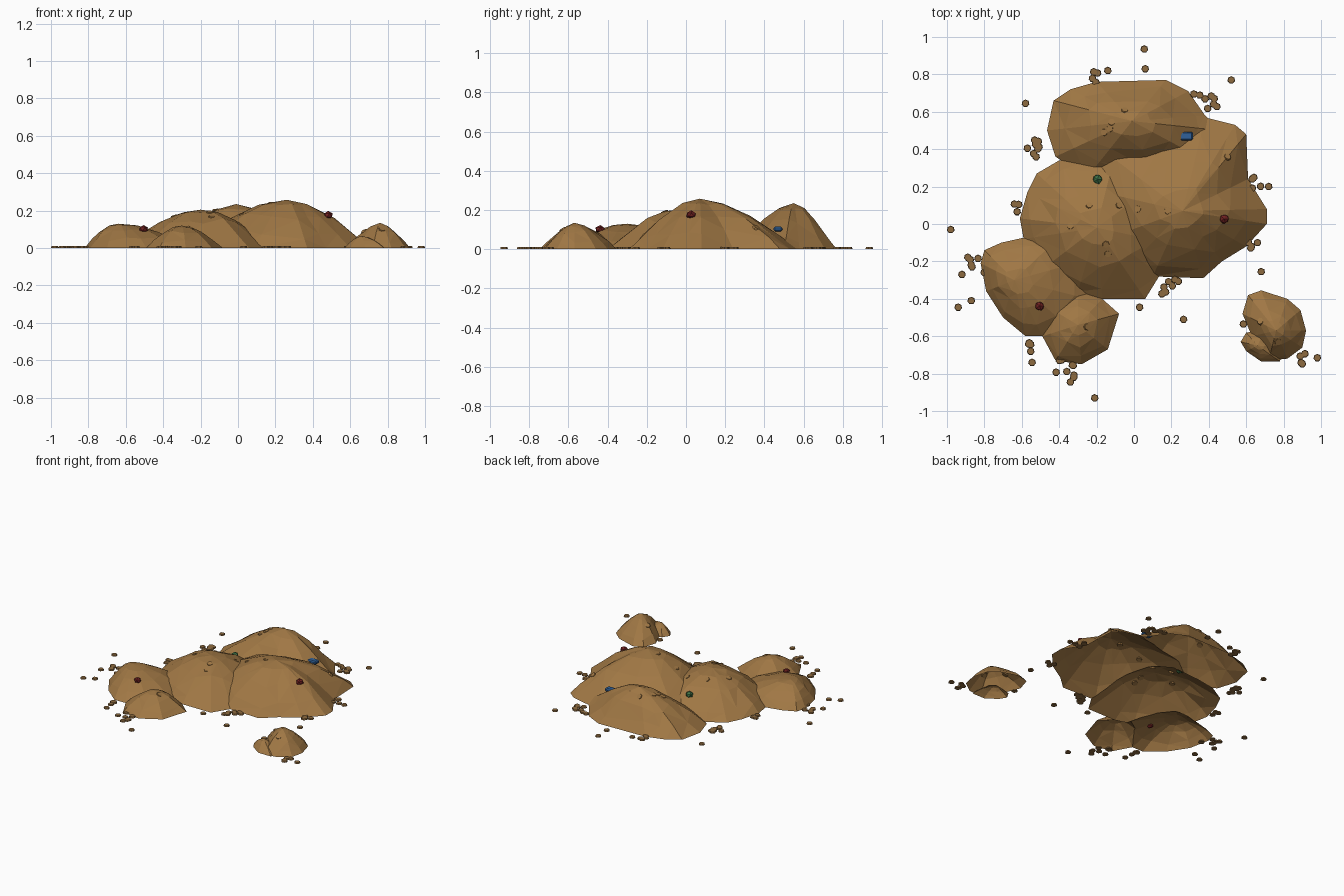
import bpy, bmesh, random
from mathutils import Vector
from mathutils.bvhtree import BVHTree

if "Cube" in bpy.data.objects:
    bpy.data.objects.remove(bpy.data.objects["Cube"])

random.seed(4)

def material(name, rgb):
    m = bpy.data.materials.new(name)
    m.diffuse_color = (*rgb, 1)
    m.use_nodes = True
    m.node_tree.nodes["Principled BSDF"].inputs["Base Color"].default_value = m.diffuse_color
    return m

dirt = material("dirt", (0.35, 0.185, 0.058))
crumb_dirt = material("crumb_dirt", (0.27, 0.145, 0.05))
red = material("red", (0.16, 0.015, 0.015))
blue = material("blue", (0.03, 0.12, 0.32))
green = material("green", (0.05, 0.17, 0.06))

def finish(name, bm, mat):
    me = bpy.data.meshes.new(name)
    bm.to_mesh(me)
    ob = bpy.data.objects.new(name, me)
    me.materials.append(mat)
    bpy.context.collection.objects.link(ob)
    return ob

depth = 0.05

def mound(name, outline, peak, h, a=1.6, b=1.0, jitter=0.012):
    """Faceted heap: outline shrinks towards the peak; a skirt below ground closes it."""
    global depth
    depth += 0.013
    bm = bmesh.new()
    p = Vector(peak)
    rings = [[bm.verts.new((x, y, -depth)) for x, y in outline]]
    for t in (1, 0.8, 0.52, 0.25):
        ring = []
        for o in outline:
            s = t if t == 1 else t * (1 + random.uniform(-0.1, 0.1))
            q = p.lerp(Vector(o), s)
            z = h * (1 - s ** a) ** b
            if t < 1:
                z += random.uniform(-jitter, jitter) * t * min(1, h * 5)
            ring.append(bm.verts.new((q.x, q.y, z)))
        rings.append(ring)
    top = bm.verts.new((p.x, p.y, h))
    n = len(outline)
    for lo, hi in zip(rings, rings[1:]):
        for i in range(n):
            j = (i + 1) % n
            bm.faces.new((lo[i], lo[j], hi[j], hi[i]))
    for i in range(n):
        bm.faces.new((rings[-1][i], rings[-1][(i + 1) % n], top))
    bm.faces.new(rings[0][::-1])
    bmesh.ops.triangulate(bm, faces=bm.faces[:])
    bmesh.ops.recalc_face_normals(bm, faces=bm.faces[:])
    return finish(name, bm, dirt)

# Heaps of dirt
pile = [
    mound("dirt_pile",
          [(.71, 0), (.71, .08), (.61, .24), (.6, .48), (.54, .53), (.38, .57), (.1, .53), (-.2, .42),
           (-.3, .2), (-.2, -.1), (-.02, -.22), (.1, -.28), (.37, -.29), (.47, -.2), (.6, -.12)],
          (.26, .07), .258, 1.65),
    mound("back_mound",
          [(-.465, .5), (-.43, .66), (-.34, .72), (-.2, .76), (.17, .77), (.29, .71), (.38, .58),
           (.46, .5), (.4, .33), (.1, .24), (-.25, .25), (-.42, .36)], (-.01, .55), .235, 1.6, 1.15),
    mound("middle_mound",
          [(-.61, .03), (-.57, .17), (-.52, .27), (-.4, .34), (-.1, .38), (.1, .2), (.18, -.1),
           (.14, -.27), (.06, -.4), (-.17, -.4), (-.3, -.36), (-.5, -.25), (-.59, -.08)],
          (-.2, -.02), .205, 1.85),
    mound("left_mound",
          [(-.82, -.21), (-.8, -.14), (-.71, -.1), (-.53, -.06), (-.4, -.07), (-.28, -.2), (-.25, -.4),
           (-.35, -.55), (-.49, -.6), (-.58, -.6), (-.7, -.5), (-.79, -.36)], (-.64, -.3), .13, 1.9),
    mound("front_mound",
          [(-.49, -.6), (-.42, -.73), (-.28, -.75), (-.14, -.67), (-.08, -.48), (-.17, -.4),
           (-.3, -.36), (-.45, -.45)], (-.3, -.54), .12, 1.8)]
loose = [
    mound("loose_pile",
          [(.58, -.48), (.61, -.38), (.68, -.355), (.82, -.4), (.89, -.46), (.92, -.57), (.9, -.66),
           (.82, -.72), (.72, -.73), (.63, -.6)], (.76, -.57), .135, 1.5),
    mound("loose_mound_foot",
          [(.57, -.63), (.6, -.58), (.7, -.57), (.8, -.66), (.78, -.735), (.68, -.735), (.6, -.68)],
          (.66, -.65), .065)]

trees = []

def merge(heaps):
    """Unite heaps into one open-bottomed skin."""
    base = heaps[0]
    for h in heaps[1:]:
        m = base.modifiers.new("join", 'BOOLEAN')
        m.operation, m.solver, m.object = 'UNION', 'EXACT', h
    me = bpy.data.meshes.new_from_object(base.evaluated_get(bpy.context.evaluated_depsgraph_get()))
    base.modifiers.clear()
    for h in heaps[1:]:
        bpy.data.objects.remove(h)
    bm = bmesh.new()
    bm.from_mesh(me)
    below = [f for f in bm.faces if f.calc_center_median().z < -1e-4]
    bmesh.ops.delete(bm, geom=below, context='FACES')
    bm.to_mesh(me)
    base.data = me
    trees.append(BVHTree.FromBMesh(bm))

merge(pile)
merge(loose)

def surface(x, y):
    """Heap point and its normal under x, y."""
    for t in trees:
        loc, nor, _, _ = t.ray_cast(Vector((x, y, 2)), Vector((0, 0, -1)))
        if loc:
            return loc, nor
    return Vector((x, y, 0)), Vector((0, 0, 1))

# Flat crumbs scattered round the foot
singles = [(-.98, -.03), (.98, -.715), (.055, .935), (.06, .83), (-.14, .82), (.52, .77),
           (-.58, .645), (-.57, .405), (.72, .2), (.68, -.255), (.265, -.51), (.03, -.445),
           (-.21, -.93), (-.34, -.845), (-.94, -.445), (-.87, -.41), (-.545, -.74),
           (.32, .695), (.585, -.535), (.66, -.1), (-.92, -.27)]
clusters = [(-.21, .785, 4, .03), (.4, .65, 7, .05), (-.49, .4, 7, .05), (-.625, .085, 3, .025),
            (-.85, -.225, 6, .05), (-.53, -.66, 4, .035), (-.37, -.775, 8, .05),
            (.2, -.335, 8, .055), (.62, -.11, 3, .03), (.65, .22, 4, .03), (.9, -.72, 4, .03)]
spots = list(singles)
for x, y, n, r in clusters:
    for k in range(n):
        spots.append((x + random.uniform(-r, r), y + random.uniform(-r, r)))
bm = bmesh.new()
for x, y in spots:
    g = bmesh.ops.create_cone(bm, cap_ends=True, segments=7, radius1=.021, radius2=.018, depth=.01)
    bmesh.ops.translate(bm, verts=g["verts"], vec=(x, y, .005))
finish("ground_crumbs", bm, crumb_dirt)

# Clods sunk into the slopes
clods = [(-.05, .61), (-.16, .49), (-.12, .545), (-.13, .51), (.5, .36), (-.34, -.01),
         (-.15, -.11), (-.14, -.16), (-.08, .1), (-.24, .1), (.02, .08), (.18, .07),
         (-.25, -.55), (.675, -.52), (.77, -.63)]
bm = bmesh.new()
for x, y in clods:
    loc, nor = surface(x, y)
    tilt = (nor + Vector((.15, .1, 0))).normalized()
    g = bmesh.ops.create_cone(bm, cap_ends=True, segments=7, radius1=.021, radius2=.018, depth=.012)
    bmesh.ops.rotate(bm, verts=g["verts"], cent=(0, 0, 0), matrix=tilt.to_track_quat('Z', 'Y').to_matrix())
    bmesh.ops.translate(bm, verts=g["verts"], vec=loc - nor * .003)
finish("slope_clods", bm, dirt)

# Coloured bits half buried in the dirt
def pebble(name, x, y, mat, size=.027):
    loc, nor = surface(x, y)
    bm = bmesh.new()
    bmesh.ops.create_icosphere(bm, subdivisions=1, radius=size)
    for v in bm.verts:
        v.co *= random.uniform(.85, 1.12)
        v.co.z *= .8
    bmesh.ops.translate(bm, verts=bm.verts, vec=loc + nor * .006)
    finish(name, bm, mat)

pebble("red_pebble_left", -.505, -.435, red)
pebble("red_pebble_right", .48, .03, red)
pebble("green_pebble", -.195, .235, green, .029)

loc, nor = surface(.28, .47)
bm = bmesh.new()
bmesh.ops.create_cube(bm, size=1)
bmesh.ops.scale(bm, verts=bm.verts, vec=(.07, .045, .024))
bmesh.ops.bevel(bm, geom=bm.edges[:], offset=.007, segments=1, affect='EDGES')
bmesh.ops.translate(bm, verts=bm.verts, vec=loc + Vector((0, 0, .006)))
finish("blue_block", bm, blue)
